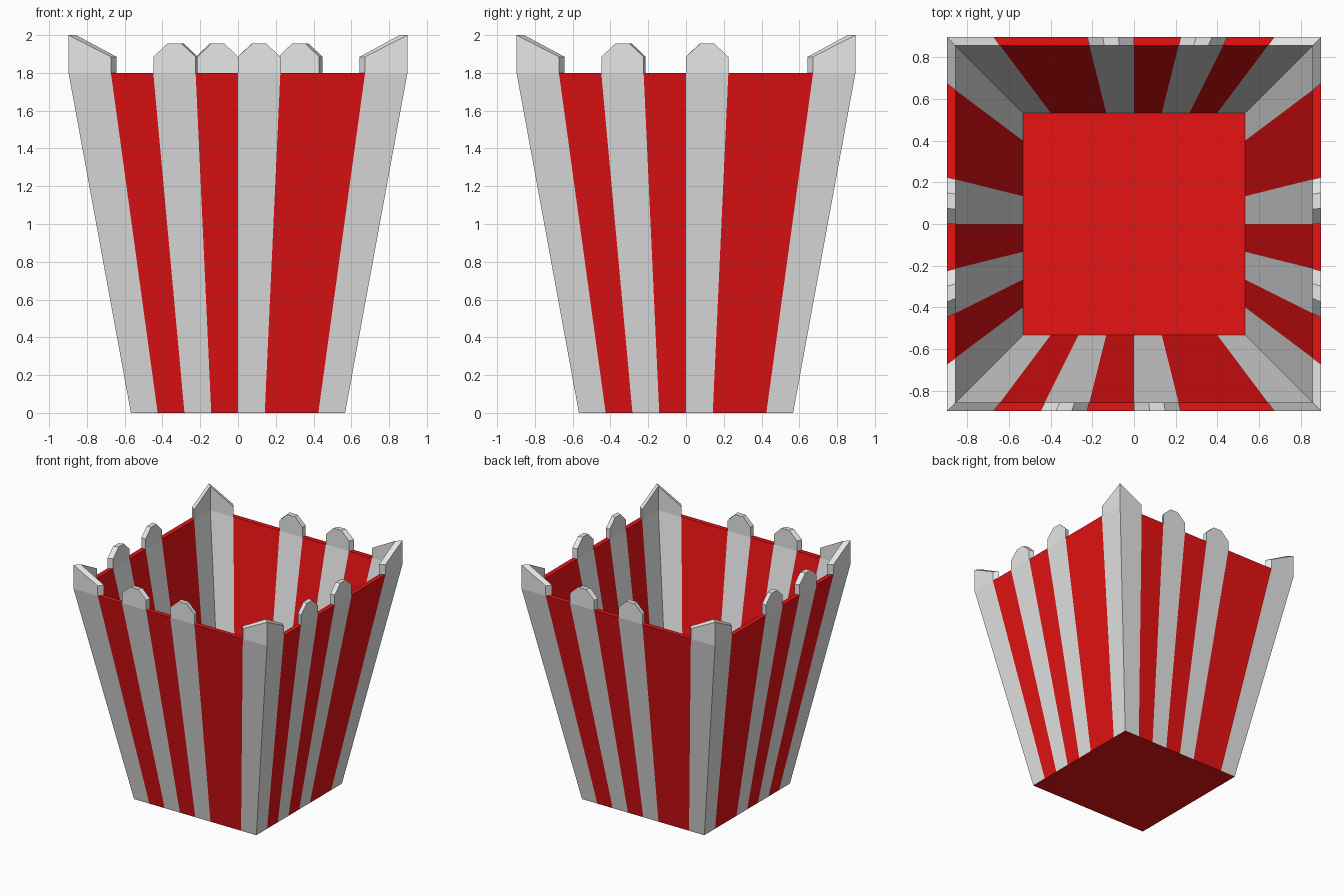
import bpy
import bmesh

if "Cube" in bpy.data.objects:
    bpy.data.objects.remove(bpy.data.objects["Cube"], do_unlink=True)

BOTTOM, TOP = 0.567, 0.897      # half widths of the outer shell
THICK, RIM, FLOOR = 0.04, 1.8, 0.03
IN_TOP, IN_BOTTOM = TOP - THICK, 0.532
STRIPES = "WRWRWRRW"


def material(name, colour):
    mat = bpy.data.materials.new(name)
    mat.use_nodes = True
    mat.diffuse_color = colour
    mat.node_tree.nodes["Principled BSDF"].inputs["Base Color"].default_value = colour
    return mat


white = material("white", (0.8, 0.8, 0.8, 1))
red = material("red", (0.8, 0.006, 0.007, 1))

# Each side maps a distance along the wall and a distance out from the centre
SIDES = {
    "front": (lambda a, d: (a, -d), False),
    "right_facing": (lambda a, d: (d, a), False),
    "back": (lambda a, d: (-a, d), False),
    "left_facing": (lambda a, d: (-d, a), True),
}
NAMES = {"front": "front", "right_facing": "left", "back": "back", "left_facing": "right"}


def face(bm, points, flip=False, index=0):
    if flip:
        points = points[::-1]
    bm.faces.new([bm.verts.new(p) for p in points]).material_index = index


def finish(bm, name):
    bmesh.ops.remove_doubles(bm, verts=bm.verts, dist=0.0001)
    mesh = bpy.data.meshes.new(name)
    bm.to_mesh(mesh)
    bm.free()
    mesh.materials.append(white)
    mesh.materials.append(red)
    bpy.context.collection.objects.link(bpy.data.objects.new(name, mesh))


def picket_profile(i, lo, hi):
    """Outline along the top of a white stripe, as (fraction, height)."""
    if i == 0:
        return [(lo, RIM), (lo, 2.0), (hi, 1.885), (hi, RIM)]
    if i == len(STRIPES) - 1:
        return [(lo, RIM), (lo, 1.885), (hi, 2.0), (hi, RIM)]
    third = (hi - lo) / 3
    return [(lo, RIM), (lo, 1.885), (lo + third, 1.955),
            (hi - third, 1.955), (hi, 1.885), (hi, RIM)]


for side, (place, flip) in SIDES.items():
    wall, pickets = bmesh.new(), bmesh.new()

    def pt(f, half, z):
        return (*place(f * half, half), z)

    for i, stripe in enumerate(STRIPES):
        lo, hi = i / 4 - 1, (i + 1) / 4 - 1
        index = 1 if stripe == "R" else 0
        # Sloping stripe, outside and inside
        face(wall, [pt(lo, BOTTOM, 0), pt(hi, BOTTOM, 0),
                    pt(hi, TOP, RIM), pt(lo, TOP, RIM)], flip, index)
        face(wall, [pt(lo, IN_BOTTOM, FLOOR), pt(lo, IN_TOP, RIM),
                    pt(hi, IN_TOP, RIM), pt(hi, IN_BOTTOM, FLOOR)], flip, index)
        if index:
            # Flat rim above a red stripe
            face(wall, [pt(lo, TOP, RIM), pt(hi, TOP, RIM),
                        pt(hi, IN_TOP, RIM), pt(lo, IN_TOP, RIM)], flip, index)
            continue
        # Upright picket above a white stripe
        profile = picket_profile(i, lo, hi)
        outer = [pt(f, TOP, z) for f, z in profile]
        inner = [pt(f, IN_TOP, z) for f, z in profile]
        face(pickets, outer[::-1], flip)
        face(pickets, inner, flip)
        for k in range(len(profile) - 1):
            if abs(profile[k][0]) == 1 and profile[k][0] == profile[k + 1][0]:
                continue        # mitred corner stays open to its neighbour
            face(pickets, [outer[k], outer[k + 1], inner[k + 1], inner[k]], flip)
    finish(wall, NAMES[side] + "_striped_wall")
    finish(pickets, NAMES[side] + "_pickets")

# Floor, seen from inside and from below
base = bmesh.new()
for half, z, flip in ((IN_BOTTOM, FLOOR, False), (BOTTOM, 0, True)):
    face(base, [(-half, -half, z), (half, -half, z), (half, half, z), (-half, half, z)], flip, 1)
finish(base, "base")
